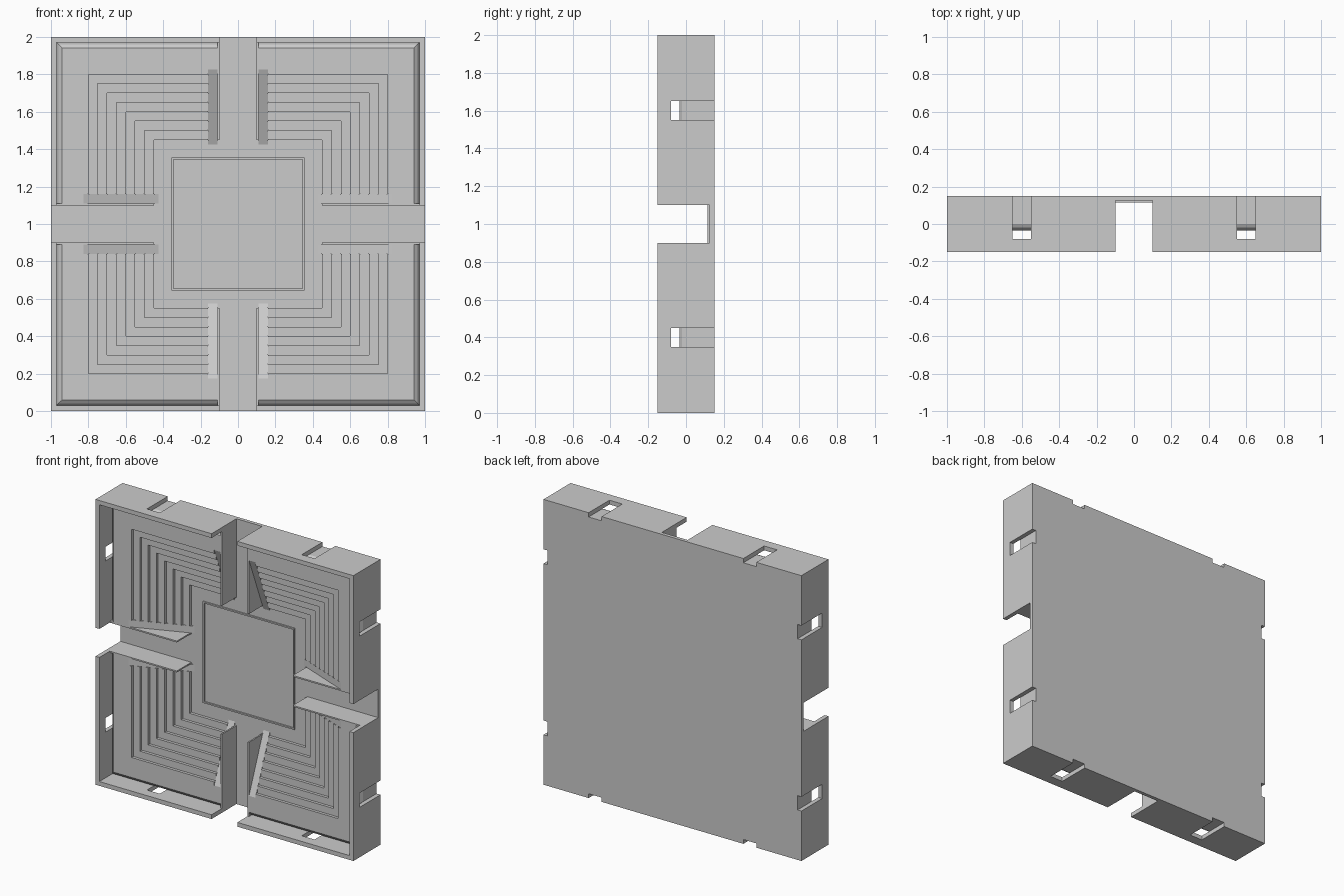
import bpy, bmesh

if "Cube" in bpy.data.objects:
    bpy.data.objects.remove(bpy.data.objects["Cube"])

FLOOR, TOP, BACK, FRONT = 0.125, -0.035, 0.15, -0.15

grey = bpy.data.materials.new("plain_grey")
grey.diffuse_color = (0.6, 0.6, 0.6, 1)
grey.use_nodes = True
grey.node_tree.nodes["Principled BSDF"].inputs["Base Color"].default_value = grey.diffuse_color


def finish(name, bm, mirror=True):
    """Turn a bmesh centred on the tile into an object, mirrored to four quadrants."""
    bmesh.ops.remove_doubles(bm, verts=bm.verts, dist=1e-5)
    bmesh.ops.recalc_face_normals(bm, faces=bm.faces)
    me = bpy.data.meshes.new(name)
    bm.to_mesh(me)
    bm.free()
    me.materials.append(grey)
    ob = bpy.data.objects.new(name, me)
    ob.location.z = 1
    bpy.context.collection.objects.link(ob)
    if mirror:
        m = ob.modifiers.new("quadrants", 'MIRROR')
        m.use_axis = (True, False, True)
        m.use_clip = False
        m.use_mirror_merge = False
    return ob


def face(bm, pts):
    return bm.faces.new([bm.verts.new(p) for p in pts])


def prism(bm, pts, shift):
    """Extrude a flat outline by a vector."""
    f = face(bm, pts)
    geo = bmesh.ops.extrude_face_region(bm, geom=[f], use_keep_orig=True)
    vs = [g for g in geo['geom'] if isinstance(g, bmesh.types.BMVert)]
    bmesh.ops.translate(bm, verts=vs, vec=shift)


def place(a, y, b, swap):
    """a runs along a side, b outwards; swap turns a top part into a side part."""
    return (b, y, a) if swap else (a, y, b)


# back plate with a tab in each of the four openings
bm = bmesh.new()
corner = [(1, -.1), (1, .1), (.97, .1), (.97, .97), (.1, .97), (.1, 1)]
outline = []
for i in range(4):
    for x, z in corner[:5]:
        for _ in range(i):
            x, z = -z, x
        outline.append((x, FLOOR, z))
prism(bm, outline, (0, BACK - FLOOR, 0))
finish("back_plate", bm, False)

# thin raised border of the central square
bm = bmesh.new()
o, i, h = .355, .345, .01
for swap in (False, True):
    for s in (-1, 1):
        e = o if not swap else i
        pts = [(-e, i * s), (e, i * s), (e, o * s), (-e, o * s)]
        prism(bm, [place(a, FLOOR, b, swap) for a, b in pts], (0, -h, 0))
finish("field_border", bm, False)

# outer walls with a slot open to the back
for swap in (False, True):
    bm = bmesh.new()
    end = .97 if swap else 1
    pts = [(.1, FRONT), (end, FRONT), (end, BACK), (.65, BACK),
           (.65, -.08), (.55, -.08), (.55, BACK), (.1, BACK)]
    prism(bm, [place(a, y, .97, swap) for a, y in pts], place(0, 0, .03, swap))
    finish("side_wall" if swap else "end_wall", bm)

# low walls beside the passages
bm = bmesh.new()
for swap in (False, True):
    pts = [(.1, .45), (.11, .45), (.11, .97), (.1, .97)]
    prism(bm, [place(a, TOP, b, swap) for a, b in pts], (0, FLOOR - TOP, 0))
finish("passage_walls", bm)

# stepped stands: a stair profile swept round the corner with a mitre
bm = bmesh.new()
rim = [(.94, TOP), (.96, -.02), (.97, 0), (.97, FLOOR)]
stairs = []
for k in range(8):
    r, y = .45 + .05 * k, FLOOR - .02 * k
    stairs += [(r, y), (r, y - .02)]
    # side triangles where the stairs meet the ramp
    for swap in (False, True):
        for tri in ([(r, y), (r, y - .01), (r - .025, y)],
                    [(r, y - .01), (r, y - .02), (r + .025, y - .02)]):
            face(bm, [place(.16, q, p, swap) for p, q in tri])
stairs += rim
for (r0, y0), (r1, y1) in zip(stairs, stairs[1:]):
    for swap in (False, True):
        face(bm, [place(.16, y0, r0, swap), (r0, y0, r0),
                  (r1, y1, r1), place(.16, y1, r1, swap)])
finish("stepped_stands", bm)

# sloping aisles between the stands and the low walls
bm = bmesh.new()
ramp = [(.425, FLOOR), (.825, TOP)] + rim
for swap in (False, True):
    for (r0, y0), (r1, y1) in zip(ramp, ramp[1:]):
        face(bm, [place(.11, y0, r0, swap), place(.16, y0, r0, swap),
                  place(.16, y1, r1, swap), place(.11, y1, r1, swap)])
    face(bm, [place(.11, y, r, swap) for r, y in
              [(.425, FLOOR), (.45, FLOOR), (.45, FLOOR - .01)]])
finish("sloping_aisles", bm)
